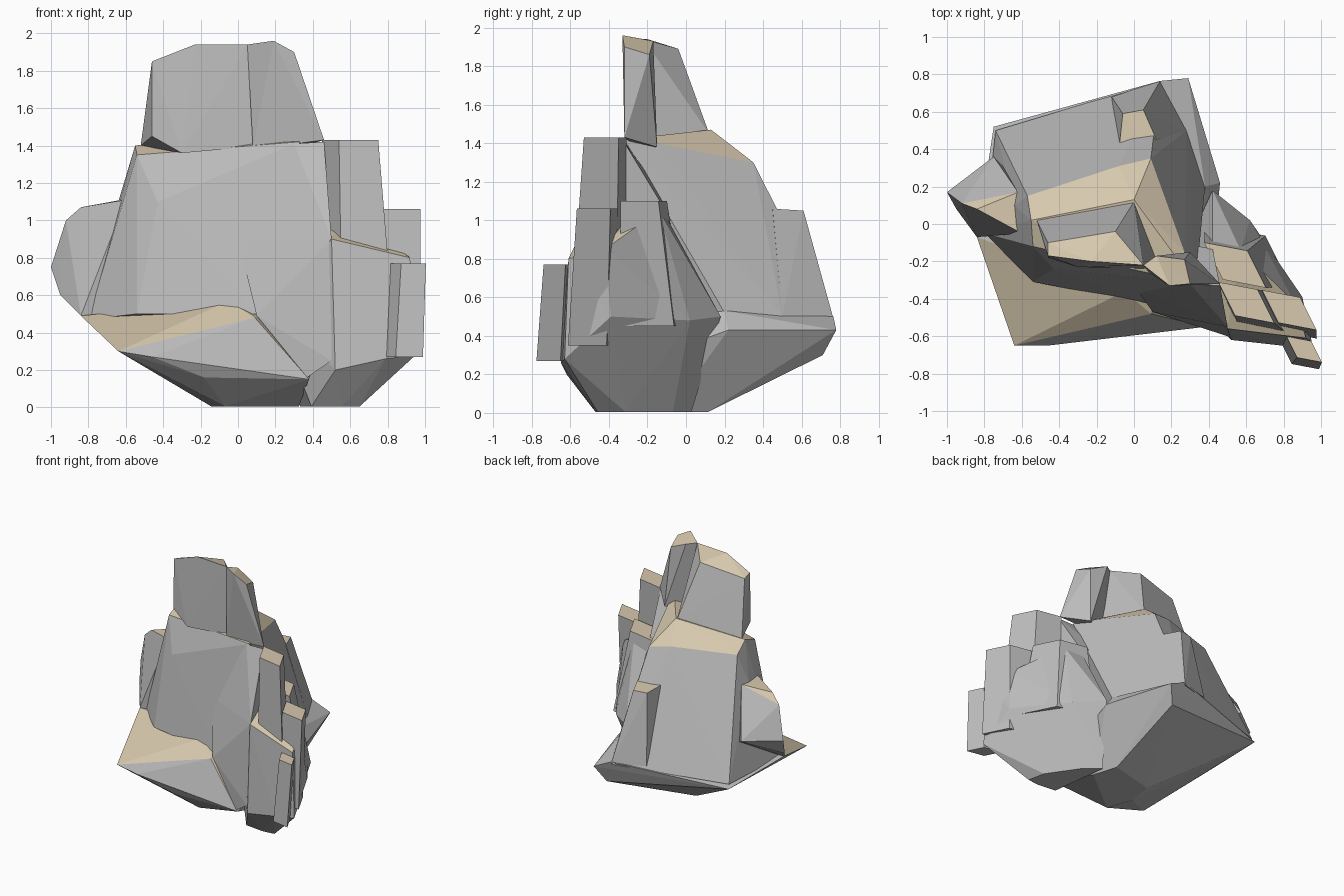
import bpy, bmesh
from mathutils import Vector as V

if "Cube" in bpy.data.objects:
    bpy.data.objects.remove(bpy.data.objects["Cube"])

def hull(name, *pts):
    """Faceted stone chunk: convex hull of a few corner points."""
    bm = bmesh.new()
    vs = [bm.verts.new(p) for p in pts]
    r = bmesh.ops.convex_hull(bm, input=vs)
    junk = {g for g in r["geom_interior"] + r["geom_unused"] if isinstance(g, bmesh.types.BMVert)}
    bmesh.ops.delete(bm, geom=list(junk), context='VERTS')
    bmesh.ops.recalc_face_normals(bm, faces=bm.faces)
    me = bpy.data.meshes.new(name)
    bm.to_mesh(me)
    bm.free()
    ob = bpy.data.objects.new(name, me)
    bpy.context.collection.objects.link(ob)
    return ob

def taper(pts, centre, k, z):
    """Copy an outline, scaled about a centre and flattened to one height."""
    c = V(centre)
    return [(*(c + (V(p[:2]) - c) * k), z) for p in pts]

def step(name, x, y, top, low, size, flare, dx, dy):
    """Slanted four-sided pillar, flared and shifted at its foot."""
    a, b = V((.105, -.02)) * size, V((.045, -.09)) * size
    quad = [V((x, y)) + a * i + b * j for i in (-1, 1) for j in (-1, 1)]
    foot = [(px + dx, py + dy, pz) for px, py, pz in taper(quad, (x, y), flare, low)]
    return hull(name, *[(*q, top) for q in quad], *foot)

# wide base: a belt of corners, tucked in to a small foot
belt = [(-.64, -.65, .3), (-.84, -.07, .49), (-.75, .52, .42),
        (.29, .78, .43), (.46, .22, .43)]
foot = taper(belt, (.25, -.26), .36, .005)
base = hull("rock", *belt, *foot, (-.18, -.58, .16), (.38, -.55, .15), (.09, -.48, .48),
            (-.05, -.36, .57), (-.46, -.65, .27), (.14, .765, .5), (.38, .2, .53), (.22, .71, .3))

# lower half of the right wing
wing = [(.52, -.62, .2), (.79, -.65, .26), (.95, -.63, .28), (.9, -.39, .5), (.62, .02, .48), (.42, .18, .5)]
wing_base = hull("wing_base", *wing, *taper(wing, (.2, -.2), .6, .005), (.2, -.3, .5),
                 (.92, -.61, .8), (.86, -.42, .85), (.42, -.12, 1.05), (.57, -.14, 1.05), (.5, -.56, .9))

# sloping wall joining wing and body
wall = hull("wing_wall", (.1, -.47, .49), (.37, -.55, .16), (.5, -.6, .25), (0, -.33, .9), (.3, -.32, 1.41),
            (.46, -.33, 1.42), (.42, -.13, 1.09), (.2, -.1, 1.1), (.5, -.55, .9))

# main body, top ledge to base
body = hull("main_body", (-.55, .02, 1.4), (-.57, .15, 1.33), (-.08, .31, 1.33), (.09, .35, 1.3),
            (0, .13, 1.47), (.27, -.15, 1.4), (.33, -.32, 1.42), (-.54, -.12, 1.35), (-.64, .1, 1.1),
            (-.43, -.24, 1.1), (-.8, -.05, .47), (-.54, -.31, .5), (.1, -.43, .5), (.38, .2, .52),
            (.28, .5, .5), (.14, .765, .48), (-.74, .5, .45), (.34, -.05, .95))
back_ledge = hull("back_ledge", (-.06, .59, 1.05), (.05, .61, 1.05), (.12, .45, 1.06),
                  (-.08, .4, 1.06), (.28, .5, .5), (.14, .765, .49), (-.12, .68, .5))
left = hull("left_end", (-1, .17, .75), (-.95, .08, .6), (-.84, -.07, .49), (-.92, .11, 1),
            (-.84, .08, 1.07), (-.62, .17, 1.11), (-.6, -.05, 1.11), (-.75, .36, .75), (-.4, 0, .5))

# tower, left and right halves
tower_l = hull("tower_left", (-.46, -.17, 1.85), (-.23, -.2, 1.94), (.05, -.22, 1.94),
               (-.1, -.04, 1.89), (-.46, -.1, 1.83), (-.52, .02, 1.4), (0, .12, 1.45),
               (.14, -.24, 1.4), (-.46, -.18, 1.45), (-.3, -.23, 1.36))
tower_r = hull("tower_right", (.05, -.22, 1.94), (.12, -.17, 1.93), (.19, -.33, 1.96),
               (.3, -.32, 1.9), (.27, -.19, 1.86), (.34, -.32, 1.7), (.3, -.15, 1.38),
               (.46, -.32, 1.43), (.08, -.26, 1.38))

# stepped right wing and its small front fin
parts = [wing_base, wall, body, back_ledge, left, tower_l, tower_r,
         step("wing_high", .6, -.42, 1.43, .3, 1, 1.35, .04, -.04),
         step("wing_back", .54, -.22, 1.1, .45, 1.1, 1.4, .07, .05),
         step("wing_outer", .83, -.46, 1.06, .35, .97, 1.15, -.02, -.03),
         step("wing_fin", .91, -.67, .77, .27, .63, 1.1, -.025, -.03)]

# fuse everything into one stone
bpy.context.view_layer.objects.active = base
for p in parts:
    m = base.modifiers.new(p.name, 'BOOLEAN')
    m.operation, m.solver, m.object = 'UNION', 'EXACT', p
    bpy.ops.object.modifier_apply(modifier=m.name)
    bpy.data.objects.remove(p)

# grey stone with sandy upward ledges (the back skirt stays grey)
for name, col in (("stone", (.5, .5, .5, 1)), ("sandy_ledge", (.68, .58, .42, 1))):
    mat = bpy.data.materials.new(name)
    mat.diffuse_color = col
    mat.use_nodes = True
    mat.node_tree.nodes["Principled BSDF"].inputs["Base Color"].default_value = mat.diffuse_color
    base.data.materials.append(mat)
for f in base.data.polygons:
    f.use_smooth = False
    skirt = f.center.z < .6 and f.center.y > -.1
    f.material_index = 1 if f.normal.z > .66 and not skirt else 0
